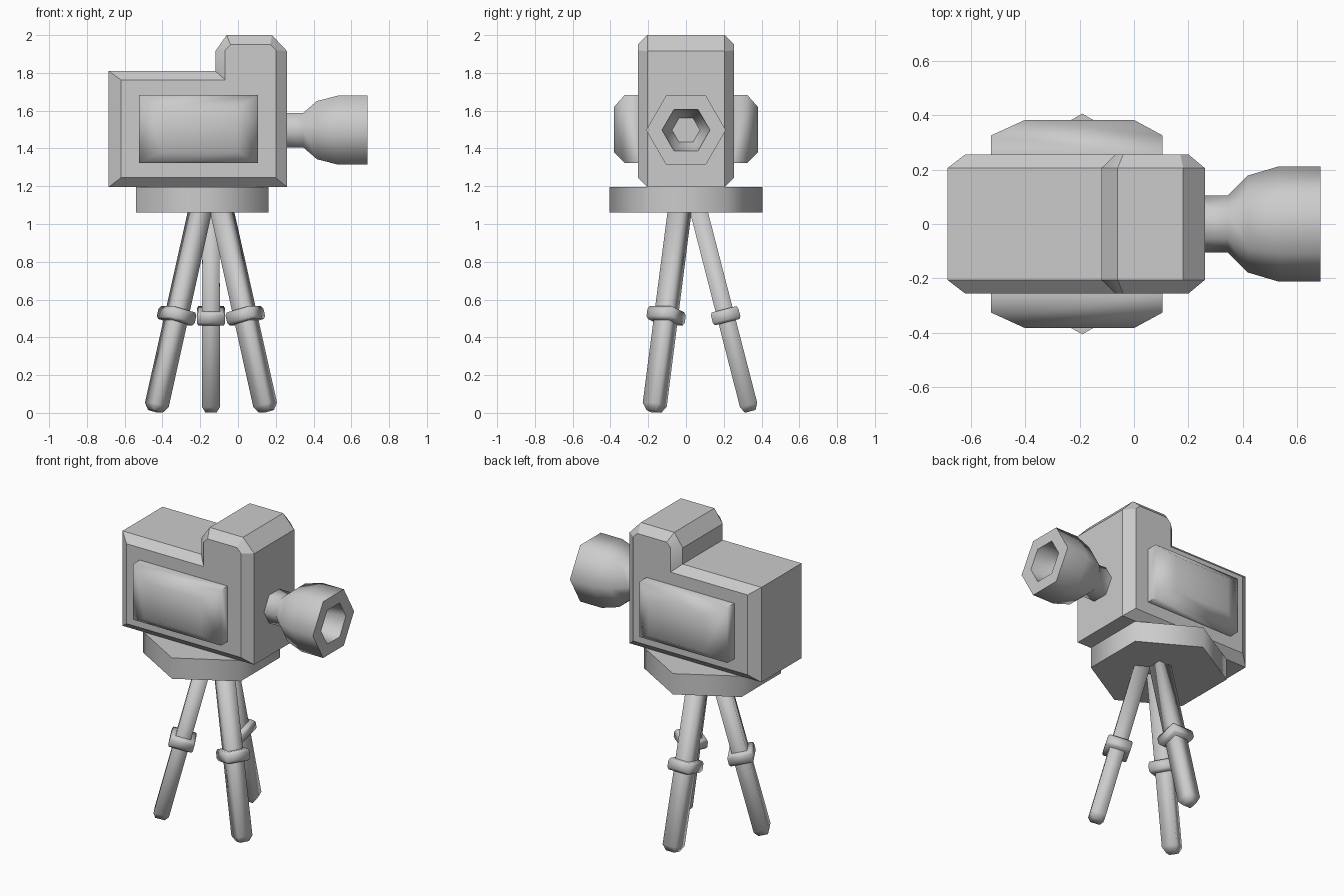
import bpy, bmesh
from math import sin, cos, pi, radians
from mathutils import Vector

if "Cube" in bpy.data.objects:
    bpy.data.objects.remove(bpy.data.objects["Cube"])


def loft(name, rings, angle=30):
    """Skin a list of equal-length point rings and cap both ends."""
    bm = bmesh.new()
    vs = [[bm.verts.new(p) for p in r] for r in rings]
    n = len(vs[0])
    for a, b in zip(vs, vs[1:]):
        for i in range(n):
            j = (i + 1) % n
            bm.faces.new((a[i], a[j], b[j], b[i]))
    bm.faces.new(vs[0])
    bm.faces.new(vs[-1])
    bmesh.ops.recalc_face_normals(bm, faces=bm.faces)
    me = bpy.data.meshes.new(name)
    bm.to_mesh(me)
    bm.free()
    ob = bpy.data.objects.new(name, me)
    bpy.context.collection.objects.link(ob)
    bpy.ops.object.select_all(action='DESELECT')
    bpy.context.view_layer.objects.active = ob
    ob.select_set(True)
    bpy.ops.object.shade_smooth_by_angle(angle=radians(angle))
    return ob


def xz_ring(profile, y):
    return [(x, y, z) for x, z in profile]


# Camera body: stepped profile with a chamfered rim on both sides
outer = [(-.685, 1.195), (.26, 1.195), (.26, 1.915), (.18, 2.0),
         (-.06, 2.0), (-.12, 1.915), (-.12, 1.81), (-.685, 1.81)]
inner = [(-.62, 1.245), (.20, 1.245), (.20, 1.92), (.17, 1.95),
         (-.04, 1.95), (-.068, 1.92), (-.068, 1.763), (-.62, 1.763)]
loft("camera_body", [xz_ring(inner, -.255), xz_ring(outer, -.205),
                     xz_ring(outer, .205), xz_ring(inner, .255)])


# Raised side panels
def rect(cx, cz, hx, hz):
    return [(cx - hx, cz - hz), (cx + hx, cz - hz), (cx + hx, cz + hz), (cx - hx, cz + hz)]


wide, narrow = rect(-.21, 1.503, .315, .18), rect(-.20, 1.5, .20, .118)
for side, s in (("front", -1), ("back", 1)):
    loft(side + "_panel", [xz_ring(wide, s * .245), xz_ring(wide, s * .325),
                           xz_ring(narrow, s * .382)], 70)

# Hexagonal mounting plate
loft("mounting_plate", [[(-.19 + .405 * sin(i * pi / 3), .405 * cos(i * pi / 3), z)
                         for i in range(6)] for z in (1.06, 1.195)], 65)

# Hexagonal lens: neck, flared hood and recessed opening
lens = [(.25, .105), (.345, .105), (.418, .178), (.53, .211), (.685, .211),
        (.685, .127), (.60, .115), (.50, .074)]
loft("lens", [[(x, r * cos(i * pi / 3), 1.497 + r * sin(i * pi / 3))
               for i in range(6)] for x, r in lens], 65)


# Tripod: three square-section splayed legs with collars
def square_rod(name, top, foot, stations, out):
    axis = (top - foot).normalized()
    u = Vector((-out.y, out.x, 0))
    v = axis.cross(u)
    loft(name, [[foot + axis * d + u * (h * a) + v * (h * b)
                 for a, b in ((-1, -1), (1, -1), (1, 1), (-1, 1))]
                for d, h in stations], 95)


centre = Vector((-.143, 0, 0))
for name, deg in (("back", 90), ("left", 210), ("right", 330)):
    out = Vector((cos(radians(deg)), sin(radians(deg)), 0))
    foot = centre + out * .34 + Vector((0, 0, .008))
    top = centre + out * .067 + Vector((0, 0, 1.07))
    length = (top - foot).length
    square_rod(name + "_leg", top, foot,
               [(0, .029), (.035, .047), (length, .046)], out)
    square_rod(name + "_leg_collar", top, foot,
               [(.488, .068), (.502, .075), (.542, .075), (.558, .068)], out)
